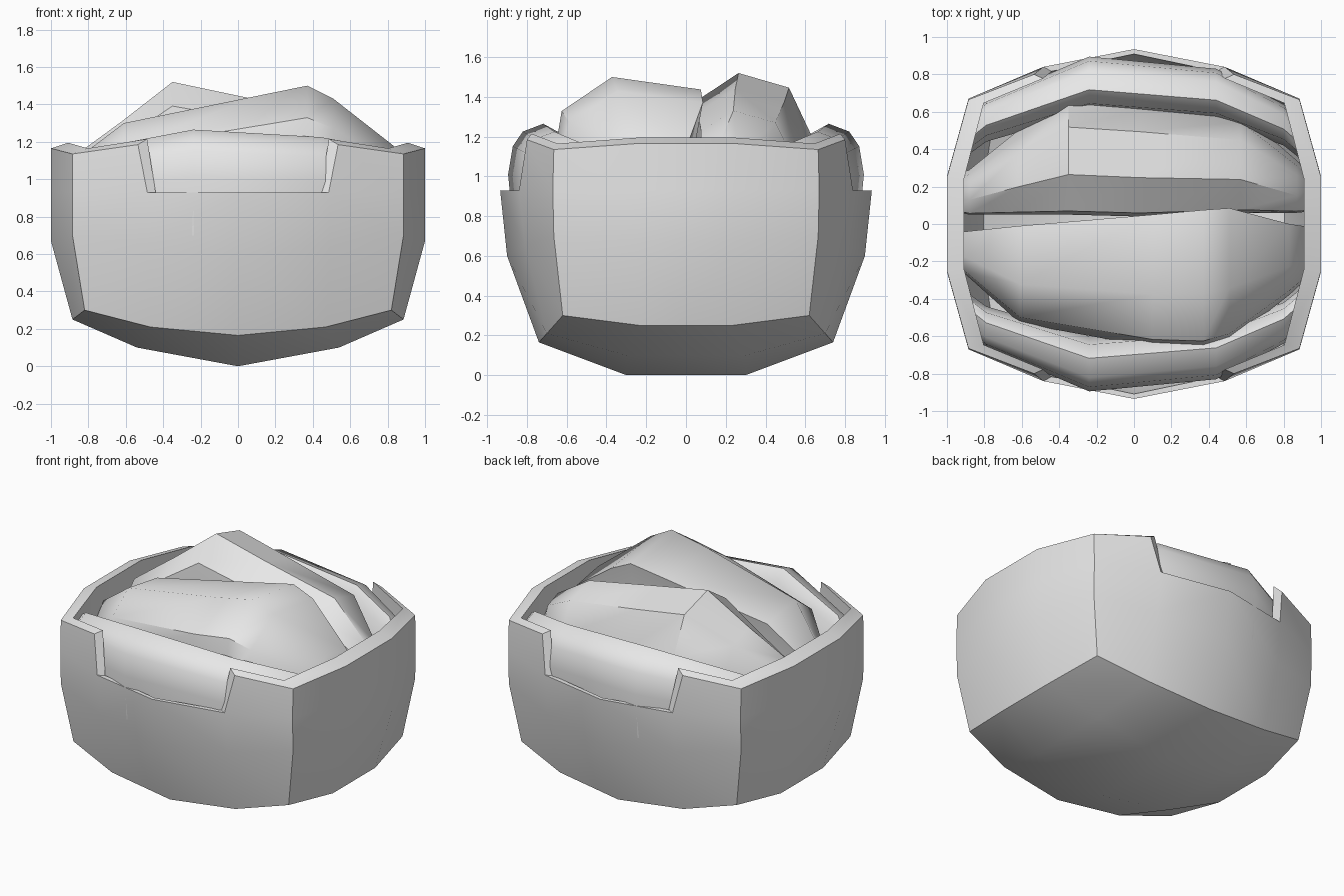
import bpy
import bmesh

if "Cube" in bpy.data.objects:
    bpy.data.objects.remove(bpy.data.objects["Cube"])

grey = bpy.data.materials.new("plain_grey")
grey.diffuse_color = (0.8, 0.8, 0.8, 1)
grey.use_nodes = True
grey.node_tree.nodes["Principled BSDF"].inputs["Base Color"].default_value = grey.diffuse_color


def finish(name, bm, angle):
    bmesh.ops.recalc_face_normals(bm, faces=bm.faces[:])
    mesh = bpy.data.meshes.new(name)
    bm.to_mesh(mesh)
    bm.free()
    mesh.materials.append(grey)
    ob = bpy.data.objects.new(name, mesh)
    bpy.context.collection.objects.link(ob)
    bpy.ops.object.select_all(action='DESELECT')
    ob.select_set(True)
    bpy.context.view_layer.objects.active = ob
    bpy.ops.object.shade_smooth_by_angle(angle=angle)
    return ob


def mirror(ob, x, y):
    mod = ob.modifiers.new("Mirror", 'MIRROR')
    mod.use_axis = (x, y, False)
    mod.merge_threshold = 0.0005


# --- Tub: one quarter of a bulging double-walled box with a notch, mirrored twice
# each row runs: side middle, side, corner, front quarter, front middle
ROWS = [
    [(.885, 0, .25), (.885, .23, .25), (.82, .62, .30), (.47, .70, .21), (0, .74, .165)],
    [(1, 0, .67), (1, .245, .67), (.885, .665, .70), (.49, .81, .65), (0, .90, .60)],
    [(1, 0, .93), (1, .255, .93), (.885, .67, .93), (.485, .84, .93), (0, .935, .93)],
    [(1, 0, 1.165), (1, .25, 1.165), (.885, .665, 1.135), (.535, .80, 1.185)],
]
FLOOR = [(.54, 0, .10), (.54, .30, .10), (0, .30, 0), (0, 0, 0)]
LIFT = [.08, .03, 0, .03]

bm = bmesh.new()
rims = []
for inner in (False, True):
    def vert(p, lift):
        if inner:
            return bm.verts.new((p[0] * .908, p[1] * .972, p[2] + lift))
        return bm.verts.new(p)
    g = [[vert(p, LIFT[k]) for p in row] for k, row in enumerate(ROWS)]
    i0, i1, o1, o0 = [vert(p, .08) for p in FLOOR]
    for k in range(3):
        for c in range(len(g[k + 1]) - 1):
            bm.faces.new((g[k][c], g[k][c + 1], g[k + 1][c + 1], g[k + 1][c]))
    s0, s1, co, mi, fr = g[0]
    for quad in ((s0, s1, i1, i0), (s1, co, mi, i1), (mi, fr, o1, i1), (i0, i1, o1, o0)):
        bm.faces.new(quad)
    rims.append(g[3] + [g[2][3], g[2][4]])
for a in range(5):
    bm.faces.new((rims[0][a], rims[0][a + 1], rims[1][a + 1], rims[1][a]))
mirror(finish("tub", bm, 0.6), True, True)


# --- Stuffed rolls: one unit cross-section fitted to stations (x, y from, y to, top)
def roll(name, profile, base, stations, angle=0.75):
    bm = bmesh.new()
    rings = [[bm.verts.new((x, ya + u * (yb - ya), base + v * (top - base)))
              for u, v in profile] for x, ya, yb, top in stations]
    n = len(profile)
    for a, b in zip(rings, rings[1:]):
        for i in range(n):
            j = (i + 1) % n
            bm.faces.new((a[i], a[j], b[j], b[i]))
    bm.faces.new(rings[0])
    bm.faces.new(rings[-1])
    return finish(name, bm, angle)


roll("front_inner_roll",
     [(.06, 0), (0, .52), (.06, .81), (.4, 1), (1, .93), (.94, .65), (.92, 0)], .6,
     [(-.97, -.22, -.05, .88), (-.9, -.27, -.04, 1.08), (-.61, -.53, -.01, 1.30),
      (.10, -.66, .05, 1.445), (.37, -.67, .075, 1.5), (.51, -.63, .085, 1.43),
      (.83, -.38, .0, 1.18), (.97, -.25, -.02, .9)])

roll("back_inner_roll",
     [(.02, 0), (0, .6), (.03, .86), (.33, 1), (.72, .92), (.9, .65), (1, .3)], .6,
     [(-.97, .07, .25, .88), (-.88, .05, .29, 1.12), (-.62, .05, .5, 1.31),
      (-.35, .05, .7, 1.52), (.03, .04, .67, 1.44), (.57, .06, .6, 1.33),
      (.87, .06, .34, 1.13), (.97, .07, .25, .9)])

outer = roll("outer_rolls",
             [(.1, 0), (0, .55), (.08, .8), (.25, .93), (.6, 1), (.85, .88), (1, .2)], .7,
             [(-.9, -.56, -.36, 1.08), (-.79, -.66, -.44, 1.16), (-.24, -.895, -.6, 1.265),
              (.44, -.83, -.55, 1.225), (.8, -.64, -.42, 1.16), (.9, -.54, -.34, 1.08)])
mirror(outer, False, True)
